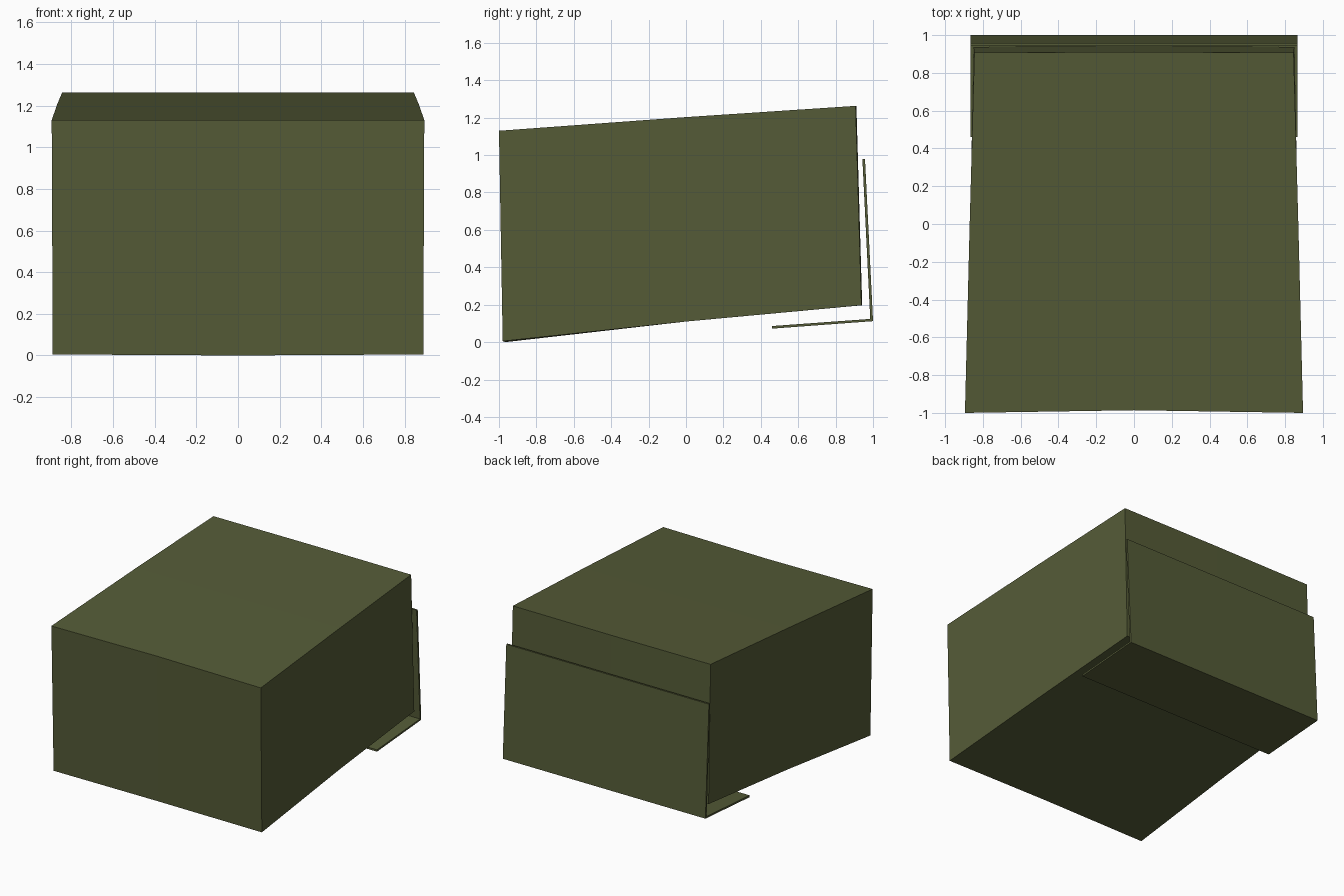
import bpy, bmesh

if "Cube" in bpy.data.objects:
    bpy.data.objects.remove(bpy.data.objects["Cube"])

olive = bpy.data.materials.new("olive drab")
olive.diffuse_color = (0.090, 0.105, 0.038, 1)
olive.use_nodes = True
olive.node_tree.nodes["Principled BSDF"].inputs["Base Color"].default_value = olive.diffuse_color


def finish(name, bm):
    bmesh.ops.recalc_face_normals(bm, faces=bm.faces)
    mesh = bpy.data.meshes.new(name)
    bm.to_mesh(mesh)
    bm.free()
    mesh.materials.append(olive)
    obj = bpy.data.objects.new(name, mesh)
    bpy.context.collection.objects.link(obj)
    return obj


# Tapered case: (y, z, half width) for bottom and top corners, front to back
bottom = [(-0.98, 0.005, 0.89), (0.0, 0.11, 0.867), (0.938, 0.197, 0.85)]
top = [(-1.0, 1.13, 0.895), (0.0, 1.203, 0.87), (0.907, 1.263, 0.845)]
# Slight bow of the centre line at front, middle and back
bow_y = [0.014, 0.0, 0.004]

bm = bmesh.new()
rows = {}
for level, stations in enumerate((bottom, top)):
    for j, (y, z, w) in enumerate(stations):
        for i in (-1, 0, 1):
            centre = (i == 0)
            dz = -0.005 if centre and level == 0 and j == 0 else 0
            rows[level, j, i] = bm.verts.new(
                (i * w, y + (bow_y[j] if centre else 0), z + dz))


def quad(*keys):
    bm.faces.new([rows[k] for k in keys])


for i in (-1, 0):
    for j in (0, 1):      # floor and roof
        for lv in (0, 1):
            quad((lv, j, i), (lv, j, i + 1), (lv, j + 1, i + 1), (lv, j + 1, i))
    for j in (0, 2):      # front and back
        quad((0, j, i), (0, j, i + 1), (1, j, i + 1), (1, j, i))
for i in (-1, 1):         # sides
    for j in (0, 1):
        quad((0, j, i), (0, j + 1, i), (1, j + 1, i), (1, j, i))
finish("case", bm)

# Thin L-shaped plate behind and below the case
profile = [(0.957, 0.98), (1.0, 0.112), (0.46, 0.072),
           (0.46, 0.086), (0.985, 0.124), (0.943, 0.98)]
bm = bmesh.new()
left, right = [[bm.verts.new((x, y, z)) for y, z in profile]
               for x in (-0.866, 0.866)]
bm.faces.new(left)
bm.faces.new(right)
n = len(profile)
for k in range(n):
    bm.faces.new((left[k], left[(k + 1) % n], right[(k + 1) % n], right[k]))
finish("rear_bracket_plate", bm)
